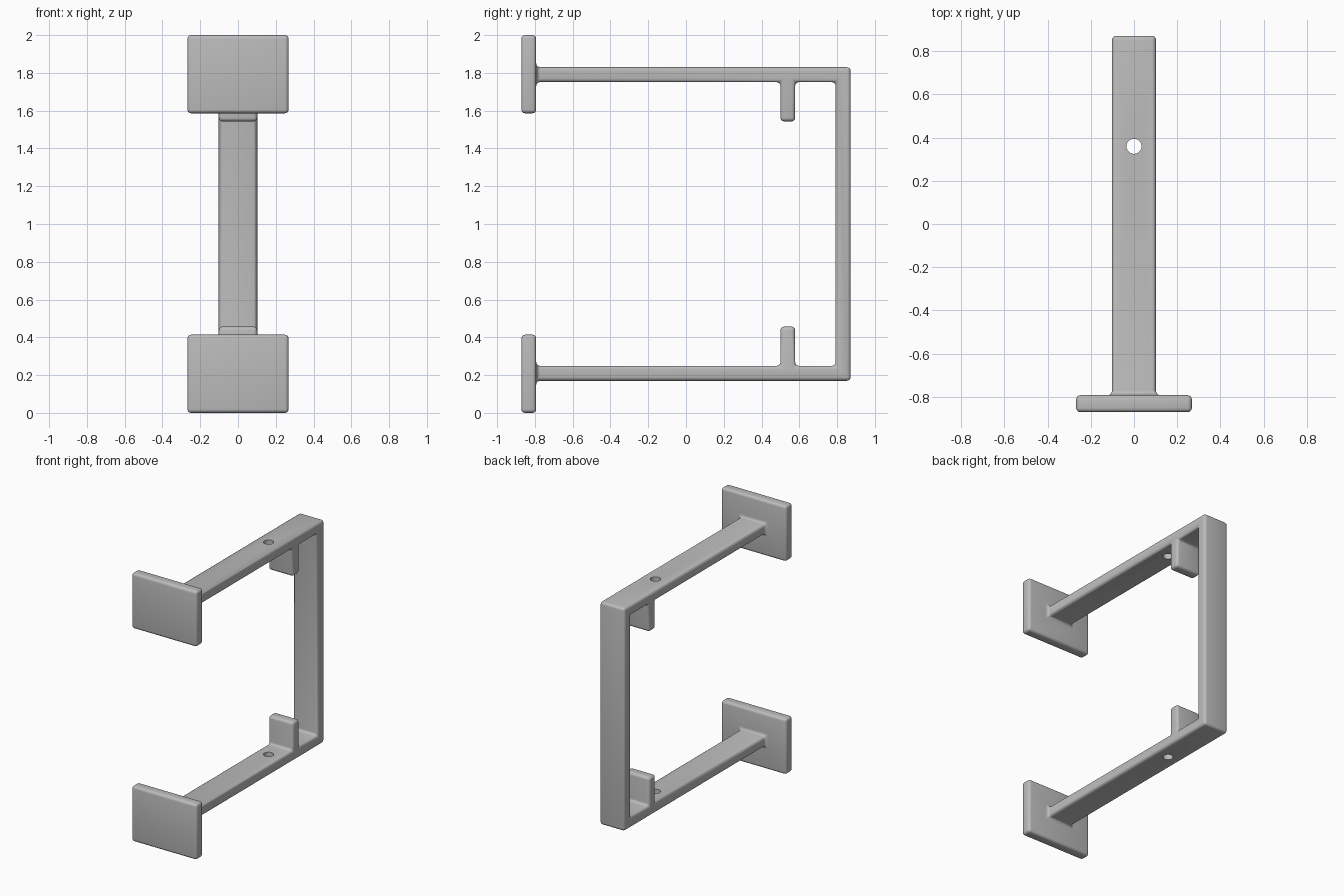
import bpy
import bmesh
from math import radians
from mathutils import Matrix

if "Cube" in bpy.data.objects:
    bpy.data.objects.remove(bpy.data.objects["Cube"])

grey = bpy.data.materials.new("plain_grey")
grey.use_nodes = True
grey.diffuse_color = (0.5, 0.5, 0.5, 1)
grey.node_tree.nodes["Principled BSDF"].inputs["Base Color"].default_value = (0.5, 0.5, 0.5, 1)

HALF_WIDTH = 0.102
MIDDLE = 1.0


def add_object(name, bm):
    bmesh.ops.recalc_face_normals(bm, faces=bm.faces)
    mesh = bpy.data.meshes.new(name)
    bm.to_mesh(mesh)
    bm.free()
    mesh.materials.append(grey)
    obj = bpy.data.objects.new(name, mesh)
    bpy.context.collection.objects.link(obj)
    return obj


def add_box(name, x, y, z):
    bm = bmesh.new()
    size = [hi - lo for lo, hi in (x, y, z)]
    centre = [(hi + lo) / 2 for lo, hi in (x, y, z)]
    bmesh.ops.create_cube(bm, size=1, matrix=Matrix.Translation(centre) @ Matrix.Diagonal((*size, 1)))
    return add_object(name, bm)


def add_modifier(obj, kind, **settings):
    mod = obj.modifiers.new(kind.title(), kind)
    for key, value in settings.items():
        setattr(mod, key, value)
    bpy.context.view_layer.objects.active = obj
    bpy.ops.object.modifier_apply(modifier=mod.name)


def combine(obj, other, operation):
    add_modifier(obj, "BOOLEAN", object=other, operation=operation, solver="EXACT")
    bpy.data.objects.remove(other)


# C-shaped frame with a tab on each arm: lower half outline, mirrored for the upper
lower = [(0.872, 0.17), (-0.83, 0.17), (-0.83, 0.249), (0.5, 0.249), (0.5, 0.457),
         (0.578, 0.457), (0.578, 0.249), (0.792, 0.249)]
outline = lower + [(y, 2 * MIDDLE - z) for y, z in reversed(lower)]
bm = bmesh.new()
face = bm.faces.new([bm.verts.new((-HALF_WIDTH, y, z)) for y, z in outline])
side = bmesh.ops.extrude_face_region(bm, geom=[face])["geom"]
bmesh.ops.translate(bm, vec=(2 * HALF_WIDTH, 0, 0),
                    verts=[v for v in side if isinstance(v, bmesh.types.BMVert)])
frame = add_object("bracket_frame", bm)

# Front end plates
for name, z in (("lower_plate", (0, 0.414)), ("upper_plate", (1.586, 2))):
    combine(frame, add_box(name, (-0.268, 0.268), (-0.872, -0.793), z), "UNION")

# Rounded edges and filleted joints
add_modifier(frame, "BEVEL", width=0.02, segments=4, limit_method="ANGLE", angle_limit=radians(40))

# Screw hole through both arms
bm = bmesh.new()
bmesh.ops.create_cone(bm, cap_ends=True, segments=32, radius1=0.035, radius2=0.035, depth=3,
                      matrix=Matrix.Translation((0, 0.36, MIDDLE)))
combine(frame, add_object("hole_cutter", bm), "DIFFERENCE")

bpy.ops.object.select_all(action="DESELECT")
frame.select_set(True)
bpy.context.view_layer.objects.active = frame
bpy.ops.object.shade_smooth_by_angle(angle=radians(30))
